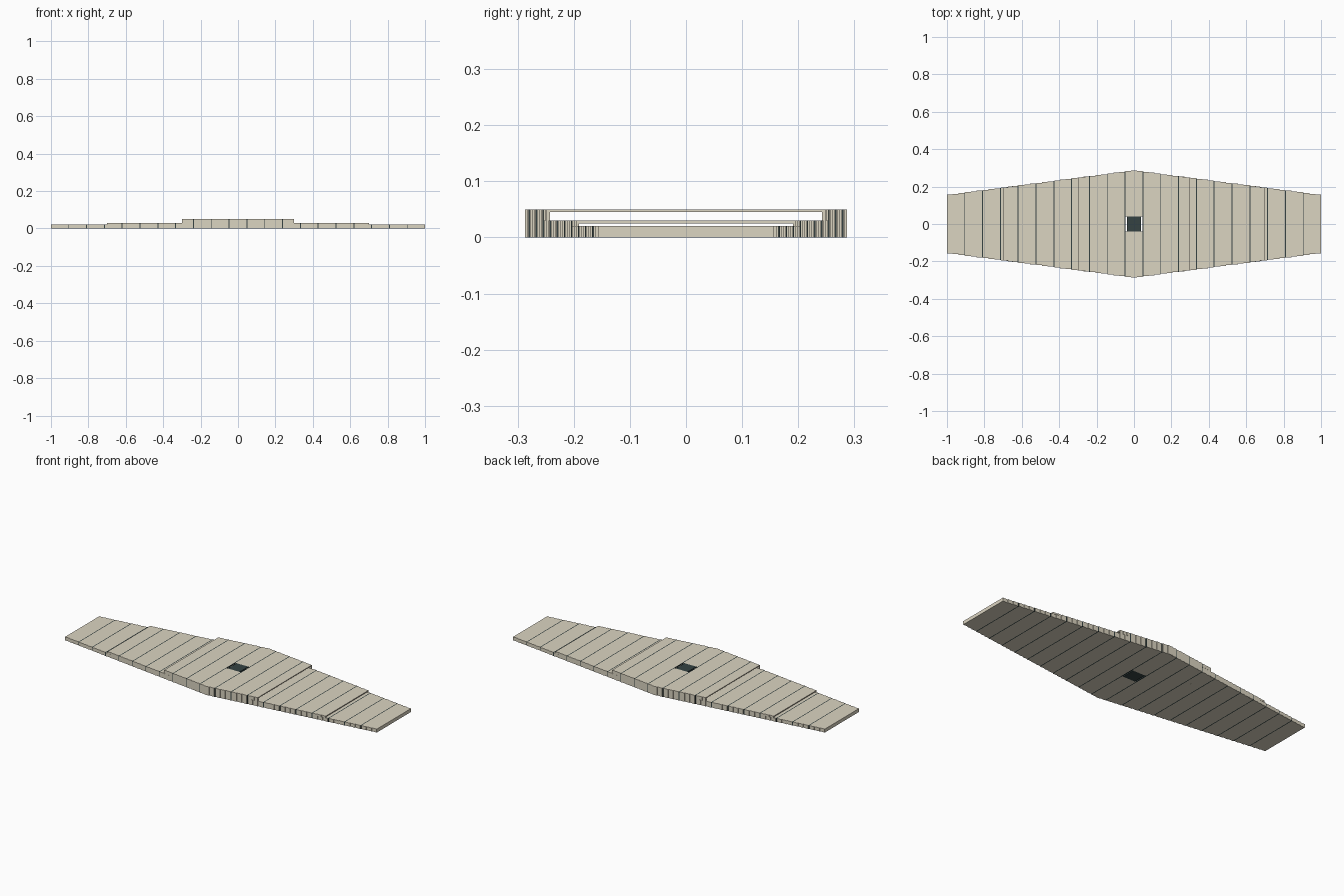
import bpy, bmesh

if "Cube" in bpy.data.objects:
    bpy.data.objects.remove(bpy.data.objects["Cube"])

PLANKS = 21
PITCH = 2.0 / PLANKS
SEAM = 0.005         # dark strip between neighbouring planks
SLICES = 3           # stepped slices along each plank edge
WALL = 0.006         # side wall of the raised hollow tiers
SKIN = 0.005         # deck thickness of the raised tiers
HOLE = 0.04          # half depth of the central opening


def material(name, rgb):
    m = bpy.data.materials.new(name)
    m.diffuse_color = (*rgb, 1)
    m.use_nodes = True
    m.node_tree.nodes["Principled BSDF"].inputs["Base Color"].default_value = m.diffuse_color
    return m


tan = material("pale tan", (0.71, 0.66, 0.535))
slate = material("dark slate", (0.035, 0.055, 0.055))


def half_width(x):
    return 0.287 - 0.132 * abs(x)


def box(bm, x0, x1, y0, y1, z0, z1):
    v = [bm.verts.new((x, y, z)) for z in (z0, z1)
         for x, y in ((x0, y0), (x1, y0), (x1, y1), (x0, y1))]
    for f in ((3, 2, 1, 0), (4, 5, 6, 7), (0, 1, 5, 4),
              (1, 2, 6, 5), (2, 3, 7, 6), (3, 0, 4, 7)):
        bm.faces.new([v[i] for i in f])


def finish(bm, name, mat):
    mesh = bpy.data.meshes.new(name)
    bm.to_mesh(mesh)
    bm.free()
    mesh.materials.append(mat)
    bpy.context.collection.objects.link(bpy.data.objects.new(name, mesh))


def section(bm, a, b, z0, z1, hollow, opening):
    """One straight slice of a tier between x = a and x = b."""
    w = half_width((a + b) / 2)
    floor = z1 - SKIN if hollow else z0
    if opening:
        box(bm, a, b, HOLE, w, floor, z1)
        box(bm, a, b, -w, -HOLE, floor, z1)
    else:
        box(bm, a, b, -w, w, floor, z1)
    if hollow:
        # side walls under the thin deck, open at the ends
        box(bm, a, b, w - WALL, w, z0, floor)
        box(bm, a, b, -w, WALL - w, z0, floor)


def tier(name, reach, z0, z1, hollow):
    planks, seams = bmesh.new(), bmesh.new()
    for i in range(PLANKS):
        left, right = -1 + i * PITCH, -1 + (i + 1) * PITCH
        a = max(left + (SEAM / 2 if i > 0 else 0), -reach)
        b = min(right - (SEAM / 2 if i < PLANKS - 1 else 0), reach)
        if b - a > 0.001:
            step = (b - a) / SLICES
            for k in range(SLICES):
                section(planks, a + k * step, a + (k + 1) * step,
                        z0, z1, hollow, i == PLANKS // 2)
        if i < PLANKS - 1 and abs(right) + SEAM / 2 < reach:
            section(seams, right - SEAM / 2, right + SEAM / 2,
                    z0, z1, hollow, False)
    finish(planks, name + "_planks", tan)
    finish(seams, name + "_seams", slate)


# Three stepped tiers of planks with dark seams
tier("base", 1.0, 0.0, 0.02, False)
tier("middle", 0.7, 0.02, 0.03, True)
tier("upper", 0.3, 0.03, 0.05, True)

# Dark hatch plates filling the central opening
bm = bmesh.new()
for z0, z1 in ((0.0, 0.02), (0.025, 0.03), (0.045, 0.05)):
    box(bm, -0.038, 0.038, -HOLE, HOLE, z0, z1)
finish(bm, "centre_hatch", slate)
